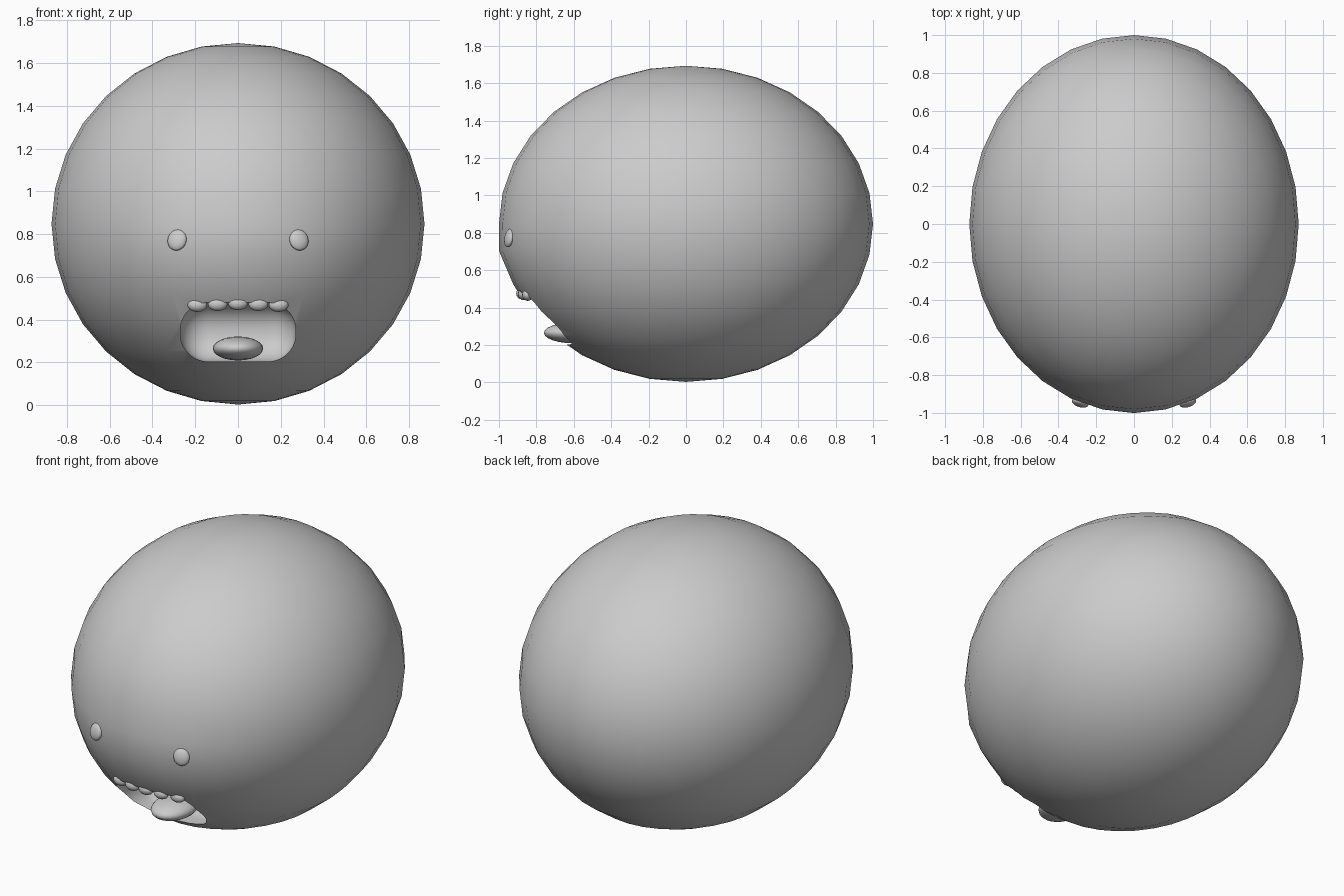
import bpy
import math
from mathutils import Vector

cube = bpy.data.objects.get("Cube")
if cube:
    bpy.data.objects.remove(cube, do_unlink=True)

RADII = Vector((0.872, 1.0, 0.845))
MID = 0.848

grey = bpy.data.materials.new("plain grey")
grey.use_nodes = True
grey.diffuse_color = (0.6, 0.6, 0.6, 1)
grey.node_tree.nodes["Principled BSDF"].inputs["Base Color"].default_value = (0.6, 0.6, 0.6, 1)


def activate(obj):
    bpy.ops.object.select_all(action='DESELECT')
    obj.select_set(True)
    bpy.context.view_layer.objects.active = obj


def ellipsoid(name, loc, radii, rot=(0, 0, 0), segments=24, rings=12):
    bpy.ops.mesh.primitive_uv_sphere_add(segments=segments, ring_count=rings, location=loc, rotation=rot)
    obj = bpy.context.object
    obj.name = name
    obj.scale = radii
    obj.data.materials.append(grey)
    bpy.ops.object.shade_smooth()
    return obj


def skin_y(x, z):
    """Front surface of the body at a given x and z."""
    return -math.sqrt(1 - (x / RADII.x) ** 2 - ((z - MID) / RADII.z) ** 2)


# Body: one ring at the front is pushed out to form the cheek ridge under the eyes
body = ellipsoid("body", (0, 0, MID), RADII, segments=32, rings=16)
activate(body)
bpy.ops.object.transform_apply(location=True, scale=True, rotation=False)
for v in body.data.vertices:
    if abs(v.co.z - 0.683) < 0.03 and v.co.y < -0.8:
        v.co.y -= 0.02
        v.co.z += 0.022

# Mouth: a rounded pocket cut into the front
bpy.ops.mesh.primitive_cube_add(size=1, location=(0, -0.82, 0.342))
cutter = bpy.context.object
cutter.name = "mouth_cutter"
cutter.scale = (0.54, 0.8, 0.276)
bpy.ops.object.transform_apply(location=False, scale=True, rotation=False)
cutter.data.materials.append(grey)
bevel = cutter.modifiers.new("round", 'BEVEL')
bevel.width = 0.13
bevel.segments = 10
bpy.ops.object.modifier_apply(modifier="round")
bpy.ops.object.shade_smooth()
cutter.hide_render = True

activate(body)
cut = body.modifiers.new("mouth", 'BOOLEAN')
cut.object = cutter
cut.operation = 'DIFFERENCE'
cut.solver = 'EXACT'
bpy.ops.object.modifier_apply(modifier="mouth")
bpy.ops.object.shade_smooth_by_angle(angle=math.radians(35))
bpy.data.objects.remove(cutter, do_unlink=True)

# Tongue on the mouth floor
ellipsoid("tongue", (0, -0.6, 0.265), (0.118, 0.16, 0.056))

# Upper teeth along the lip
for i in range(-2, 3):
    x = i * 0.095
    z = 0.476 - 0.004 * abs(i)
    ellipsoid(f"tooth_{i + 3}", (x, skin_y(x, z) + 0.02, z), (0.046, 0.03, 0.032), segments=16, rings=8)

# Eyes lie along the curve of the face
for side, name in ((1, "left_eye"), (-1, "right_eye")):
    ellipsoid(name, (side * 0.285, skin_y(0.285, 0.772) - 0.005, 0.772), (0.046, 0.022, 0.05),
              rot=(math.radians(-12), side * math.radians(-10), side * math.radians(20)))
